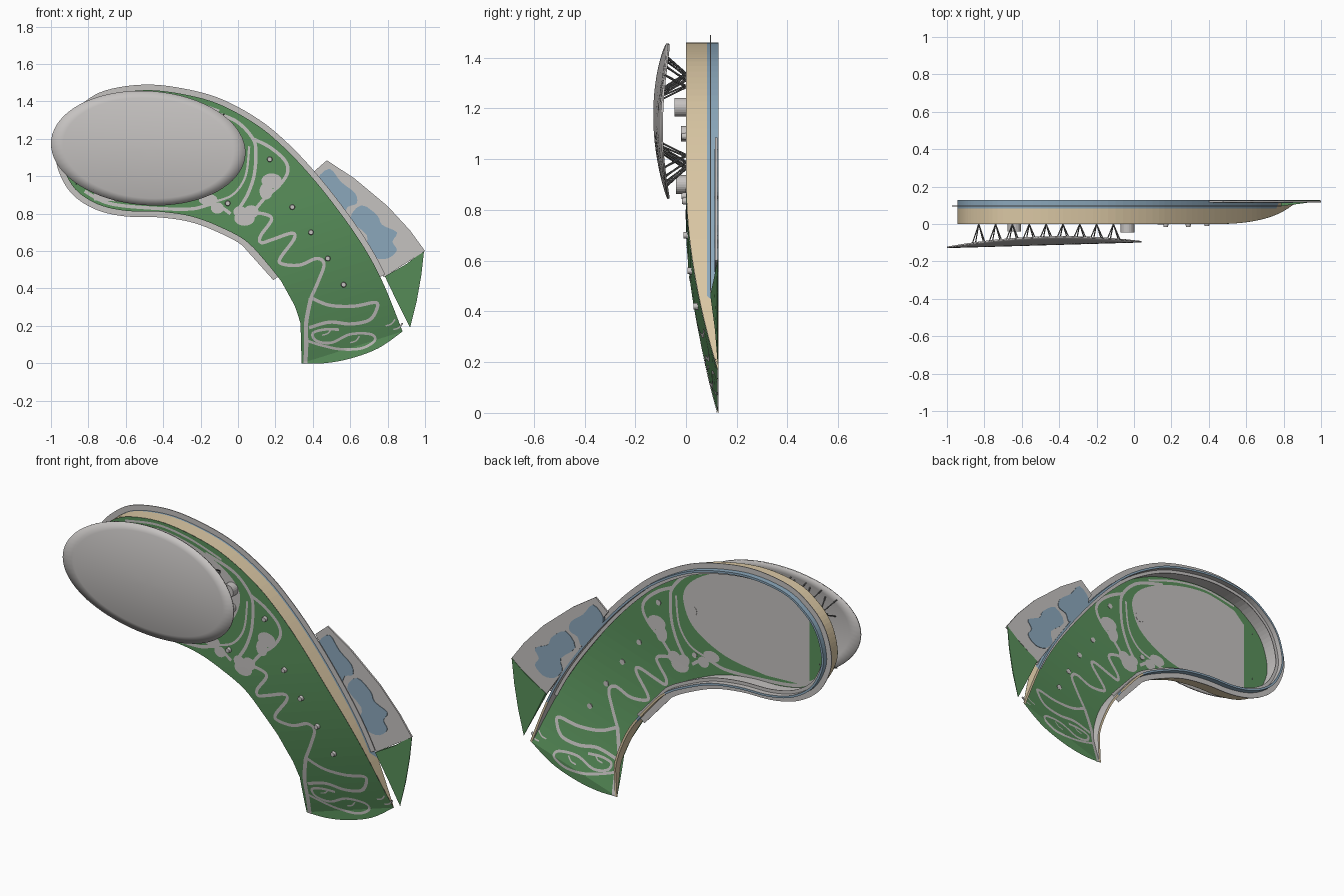
import bpy, bmesh, math
from mathutils import Vector

if "Cube" in bpy.data.objects:
    bpy.data.objects.remove(bpy.data.objects["Cube"])


def material(name, rgb):
    m = bpy.data.materials.new(name)
    m.diffuse_color = (*rgb, 1)
    m.use_nodes = True
    m.node_tree.nodes["Principled BSDF"].inputs["Base Color"].default_value = m.diffuse_color
    return m


GREEN = material("grass green", (0.10, 0.28, 0.105))
GREY = material("pale grey", (0.56, 0.54, 0.53))
BEIGE = material("sand beige", (0.70, 0.57, 0.37))
BLUE = material("water blue", (0.26, 0.39, 0.50))
DARK = material("strut grey", (0.17, 0.17, 0.17))
BASE = 0.128


def make(name, verts, faces, mats, rule=None, smooth=False):
    me = bpy.data.meshes.new(name)
    me.from_pydata(verts, [], faces)
    for m in mats:
        me.materials.append(m)
    if rule:
        for p in me.polygons:
            p.material_index = rule(p.index)
    ob = bpy.data.objects.new(name, me)
    bpy.context.collection.objects.link(ob)
    if smooth:
        me.shade_smooth()
    return ob


def spline(pts, n=5, closed=False):
    """Catmull-Rom curve through plan points (x, z)."""
    p = [Vector(q) for q in pts]
    out, k = [], len(p)
    for i in range(k if closed else k - 1):
        if closed:
            a, b, c, d = (p[(i + j) % k] for j in (-1, 0, 1, 2))
        else:
            a, b, c, d = p[max(i - 1, 0)], p[i], p[i + 1], p[min(i + 2, k - 1)]
        for s in range(n):
            t = s / n
            out.append(0.5 * (2 * b + (c - a) * t + (2 * a - 5 * b + 4 * c - d) * t * t
                              + (3 * b - a - 3 * c + d) * t ** 3))
    return out if closed else out + [p[-1]]


def normals(pts):
    """Left-hand unit normals along an open path."""
    res = []
    for i in range(len(pts)):
        t = pts[min(i + 1, len(pts) - 1)] - pts[max(i - 1, 0)]
        res.append(Vector((-t.y, t.x)).normalized())
    return res


def roof_y(x, z):
    """Roof is level, then curves down to the ground at the low end."""
    d = min(max(-0.3 * (x - 0.34) + 0.954 * z, 0), 0.85)
    return 0.125 * (1 - d / 0.85) ** 2


def sheet(name, outline, mat, height):
    """Fill an outline, slice it so it can bend, drape it on height(x, z)."""
    bm = bmesh.new()
    bm.faces.new([bm.verts.new((p[0], 0, p[1])) for p in outline])
    bmesh.ops.triangulate(bm, faces=bm.faces[:])
    for i in range(17):
        bmesh.ops.bisect_plane(bm, geom=bm.verts[:] + bm.edges[:] + bm.faces[:],
                               plane_co=(0.34, 0, i * 0.055), plane_no=(-0.3, 0, 0.954))
    for v in bm.verts:
        v.co.y = height(v.co.x, v.co.z)
    for f in bm.faces:
        f.normal_update()
        if f.normal.y > 0:
            f.normal_flip()
    me = bpy.data.meshes.new(name)
    bm.to_mesh(me)
    bm.free()
    me.materials.append(mat)
    ob = bpy.data.objects.new(name, me)
    bpy.context.collection.objects.link(ob)
    return ob


def inlay(name, outline, mat=GREY):
    for side, off in (("top", -0.003), ("under", 0.003)):
        sheet(f"{name}_{side}", outline, mat, lambda x, z: roof_y(x, z) + off)


def path(name, pts, width=0.018):
    c = spline(pts, 7)
    ns = normals(c)
    verts, faces = [], []
    for off in (-0.0035, 0.0035):
        b = len(verts)
        for p, n in zip(c, ns):
            for s in (0.5, -0.5):
                q = p + n * width * s
                verts.append((q.x, roof_y(q.x, q.y) + off, q.y))
        faces += [(b + 2 * i, b + 2 * i + 1, b + 2 * i + 3, b + 2 * i + 2) for i in range(len(c) - 1)]
    make(name, verts, faces, [GREY])


def slab(name, outline, y0, y1, mat):
    n = len(outline)
    verts = [(p[0], y, p[1]) for y in (y0, y1) for p in outline]
    faces = [tuple(range(n)), tuple(range(2 * n - 1, n - 1, -1))]
    faces += [(i, n + i, n + (i + 1) % n, (i + 1) % n) for i in range(n)]
    return make(name, verts, faces, [mat])


def ellipse(cx, cz, rx, rz, n=20):
    return [(cx + rx * math.cos(2 * math.pi * i / n), cz + rz * math.sin(2 * math.pi * i / n)) for i in range(n)]


# Building footprint: long wall line, then the low front edge
wall = spline([(0.34, 0), (0.345, 0.1), (0.345, 0.18), (0.31, 0.29), (0.25, 0.41), (0.15, 0.54), (0.04, 0.655),
               (-0.1, 0.73), (-0.25, 0.785), (-0.42, 0.81), (-0.6, 0.815), (-0.75, 0.85), (-0.87, 0.93),
               (-0.935, 1.05), (-0.94, 1.15), (-0.9, 1.27), (-0.82, 1.36), (-0.7, 1.43), (-0.5, 1.46),
               (-0.3, 1.44), (-0.1, 1.385), (0.1, 1.275), (0.25, 1.15), (0.4, 0.99), (0.55, 0.8),
               (0.68, 0.61), (0.78, 0.42), (0.88, 0.17)])
low_edge = spline([(0.88, 0.17), (0.75, 0.08), (0.6, 0.025), (0.46, 0.0), (0.34, 0)])
sheet("grass_roof", wall + low_edge[1:-1], GREEN, roof_y)

# Perimeter wall: sand upper band, blue lower band beside the ledge, grey inside
ns = normals(wall)
ledge = [i for i, p in enumerate(wall) if p.y > (0.64 if p.x < 0.2 else 0.45)]
verts, faces = [], []
for i, (p, n) in enumerate(zip(wall, ns)):
    top = roof_y(p.x, p.y) + 0.0005
    mid = max(0.083, top) if i in ledge else BASE
    q = p - n * 0.012
    verts += [(p.x, top, p.y), (p.x, mid, p.y), (p.x, BASE, p.y), (q.x, BASE, q.y),
              (q.x, roof_y(q.x, q.y) + 0.004, q.y)]
for i in range(len(wall) - 1):
    faces += [(5 * i + k, 5 * i + k + 1, 5 * i + k + 6, 5 * i + k + 5) for k in range(4)]
make("perimeter_wall", verts, faces, [BEIGE, BLUE, GREY],
     lambda f: (0, 1, 1 if f // 4 in ledge else 0, 2)[f % 4])

# Ledge walkway around the upper part
a = [wall[i] + ns[i] * 0.03 for i in ledge]
b = [wall[i] - ns[i] * 0.03 for i in ledge]
verts, faces = [], []
for p, q in zip(a, b):
    verts += [(p.x, 0.094, p.y), (p.x, 0.098, p.y), (q.x, 0.098, q.y), (q.x, 0.094, q.y)]
for i in range(len(a) - 1):
    faces += [(4 * i + k, 4 * i + (k + 1) % 4, 4 * i + 4 + (k + 1) % 4, 4 * i + 4 + k) for k in range(4)]
make("ledge_walkway", verts, faces, [GREY])

# Plaza and planting-bed inlays on the roof
inlay("plaza", [(-0.77, 0.87), (-0.77, 1.32)] + spline([(-0.7, 1.385), (-0.5, 1.42), (-0.28, 1.385), (-0.1, 1.31),
      (0.0, 1.22), (0.01, 1.12), (-0.06, 1.0), (-0.25, 0.9), (-0.5, 0.86)]))
for i, (x, z, rx, rz) in enumerate([(0.18, 0.975, 0.055, 0.04), (0.15, 0.92, 0.035, 0.045), (0.035, 0.775, 0.055, 0.04),
                                    (0.07, 0.81, 0.04, 0.035), (0.01, 0.81, 0.035, 0.03),
                                    (-0.16, 0.875, 0.05, 0.03), (-0.11, 0.83, 0.035, 0.03)]):
    inlay(f"paved_patch_{i}", ellipse(x, z, rx, rz))

# Winding footpaths
path("zigzag_path", [(0.39, 0.35), (0.43, 0.44), (0.46, 0.53), (0.42, 0.56), (0.33, 0.525), (0.24, 0.53), (0.225, 0.56),
                     (0.3, 0.665), (0.285, 0.695), (0.18, 0.66), (0.125, 0.645), (0.12, 0.68), (0.18, 0.77),
                     (0.13, 0.8), (0.05, 0.8)])
path("upper_loop_path", [(0.08, 1.2), (0.17, 1.155), (0.25, 1.085), (0.265, 1.02), (0.22, 0.95), (0.15, 0.89), (0.09, 0.82)])
path("plaza_path", [(-0.2, 1.36), (-0.02, 1.3), (0.08, 1.2), (0.095, 1.11), (0.085, 1.0), (0.05, 0.9), (0, 0.82)])
path("inner_plaza_path", [(0.06, 1.16), (0.04, 1.0), (-0.03, 0.9), (-0.14, 0.86)], 0.012)
path("lower_rim_path", [(-0.82, 0.92), (-0.69, 0.855), (-0.47, 0.83), (-0.25, 0.825), (-0.13, 0.85), (-0.04, 0.8)])
path("upper_rim_path", [(-0.7, 1.41), (-0.5, 1.44), (-0.3, 1.415), (-0.1, 1.35)], 0.012)
path("inner_edge_path", [(0.36, 0.0), (0.365, 0.1), (0.365, 0.22), (0.39, 0.35)], 0.022)
path("terrace_path", [(0.39, 0.35), (0.49, 0.31), (0.62, 0.305), (0.735, 0.325), (0.74, 0.285), (0.7, 0.23),
                      (0.6, 0.21), (0.49, 0.22), (0.38, 0.19)])
path("lower_loop_path", [(0.37, 0.12), (0.45, 0.095), (0.55, 0.075), (0.66, 0.08), (0.73, 0.12), (0.71, 0.155),
                         (0.6, 0.155), (0.5, 0.11), (0.42, 0.12), (0.4, 0.16), (0.46, 0.18), (0.54, 0.18)], 0.014)
for i, (x, z) in enumerate([(0.45, 0.15), (0.6, 0.11), (0.79, 0.2), (0.83, 0.18)]):
    path(f"short_step_{i}", [(x, z), (x + 0.03, z + 0.01), (x + 0.05, z + 0.035)], 0.008)

# Waterside terrace, pools and grass wedge beside the long wall
slab("water_terrace", [(0.4, 1.02), (0.475, 1.085), (0.62, 0.99), (0.8, 0.84), (0.92, 0.71), (1.0, 0.6), (0.78, 0.46),
                       (0.66, 0.64), (0.53, 0.835)], 0.115, 0.125, GREY)
pools = [[(0.425, 0.985), (0.49, 1.04), (0.55, 0.97), (0.625, 0.91), (0.635, 0.855), (0.585, 0.835), (0.56, 0.79),
          (0.5, 0.86), (0.45, 0.92)],
         [(0.6, 0.77), (0.66, 0.845), (0.745, 0.79), (0.77, 0.74), (0.85, 0.7), (0.825, 0.65), (0.85, 0.605),
          (0.8, 0.56), (0.73, 0.565), (0.68, 0.62), (0.69, 0.685)]]
for i, p in enumerate(pools):
    slab(f"pool_{i}", spline(p, 3, True), 0.112, 0.128, BLUE)
wedge = [(0.785, 0.465), (0.9, 0.53), (0.995, 0.605), (0.98, 0.47), (0.955, 0.33), (0.92, 0.19), (0.85, 0.33)]
grass = slab("grass_wedge", wedge, 0.108, 0.127, GREEN)
for v in grass.data.vertices[:len(wedge)]:
    v.co.y = 0.125 - 0.03 * max(0, min(1, (v.co.z - 0.19) / 0.28)) * min(1, (1.0 - v.co.x) / 0.2)

# Oval canopy: arched across its short axis, tilted along its length
CX, CZ, RX, RZ = -0.48, 1.15, 0.52, 0.305


def canopy_y(x, z):
    return -0.11 + 0.029 * (x - CX) + 0.04 * ((z - CZ) / RZ) ** 2


verts, faces, seg, rings = [(CX, canopy_y(CX, CZ), CZ)], [], 72, 8
for r in range(1, rings + 1):
    for x, z in ellipse(CX, CZ, RX * r / rings, RZ * r / rings, seg):
        verts.append((x, canopy_y(x, z), z - 0.045 * (x - CX)))
for s in range(seg):
    t = (s + 1) % seg
    faces.append((0, 1 + s, 1 + t))
    for r in range(rings - 1):
        k = 1 + r * seg
        faces.append((k + s, k + seg + s, k + seg + t, k + t))
canopy = make("oval_canopy", verts, faces, [GREY], smooth=True)
mod = canopy.modifiers.new("thickness", "SOLIDIFY")
mod.thickness = 0.008
mod.offset = 0


def rod(name, p, q, r, mat, n=6, r2=None):
    p, q = Vector(p), Vector(q)
    bpy.ops.mesh.primitive_cone_add(vertices=n, radius1=r, radius2=r if r2 is None else r2,
                                    depth=(q - p).length, location=(p + q) / 2)
    ob = bpy.context.object
    ob.name = name
    ob.rotation_euler = (q - p).to_track_quat("Z", "Y").to_euler()
    ob.data.materials.append(mat)
    return ob


# Branching struts in two rows beneath the canopy
for side in (1, -1):
    for i in range(9):
        x = -0.83 + i * 0.09
        reach = RZ * math.sqrt(1 - ((x - CX) / RX) ** 2)
        for dx, f in ((-0.035, 0.85), (0.035, 0.85), (-0.02, 0.4), (0.03, 0.4)):
            z = CZ + side * reach * f
            rod("canopy_strut", (x, 0, CZ + side * reach * 0.62), (x + dx, canopy_y(x + dx, z), z), 0.0035, DARK)

# Roof pavilions and small round vents
rod("round_pavilion", (-0.035, 0, 1.205), (-0.035, -0.045, 1.205), 0.037, GREY, 24)
rod("low_pavilion", (-0.04, 0.004, 1.1), (-0.04, -0.02, 1.1), 0.03, GREY, 24)
rod("lower_pavilion", (-0.64, 0, 0.9), (-0.64, -0.04, 0.9), 0.037, GREY, 24)
for x, z in [(0.17, 1.09), (-0.055, 0.855), (0.29, 0.835), (0.39, 0.7), (0.48, 0.56), (0.565, 0.42)]:
    y = roof_y(x, z)
    rod("roof_vent", (x, y + 0.004, z), (x, y - 0.017, z), 0.015, GREY, 16, 0.012)
